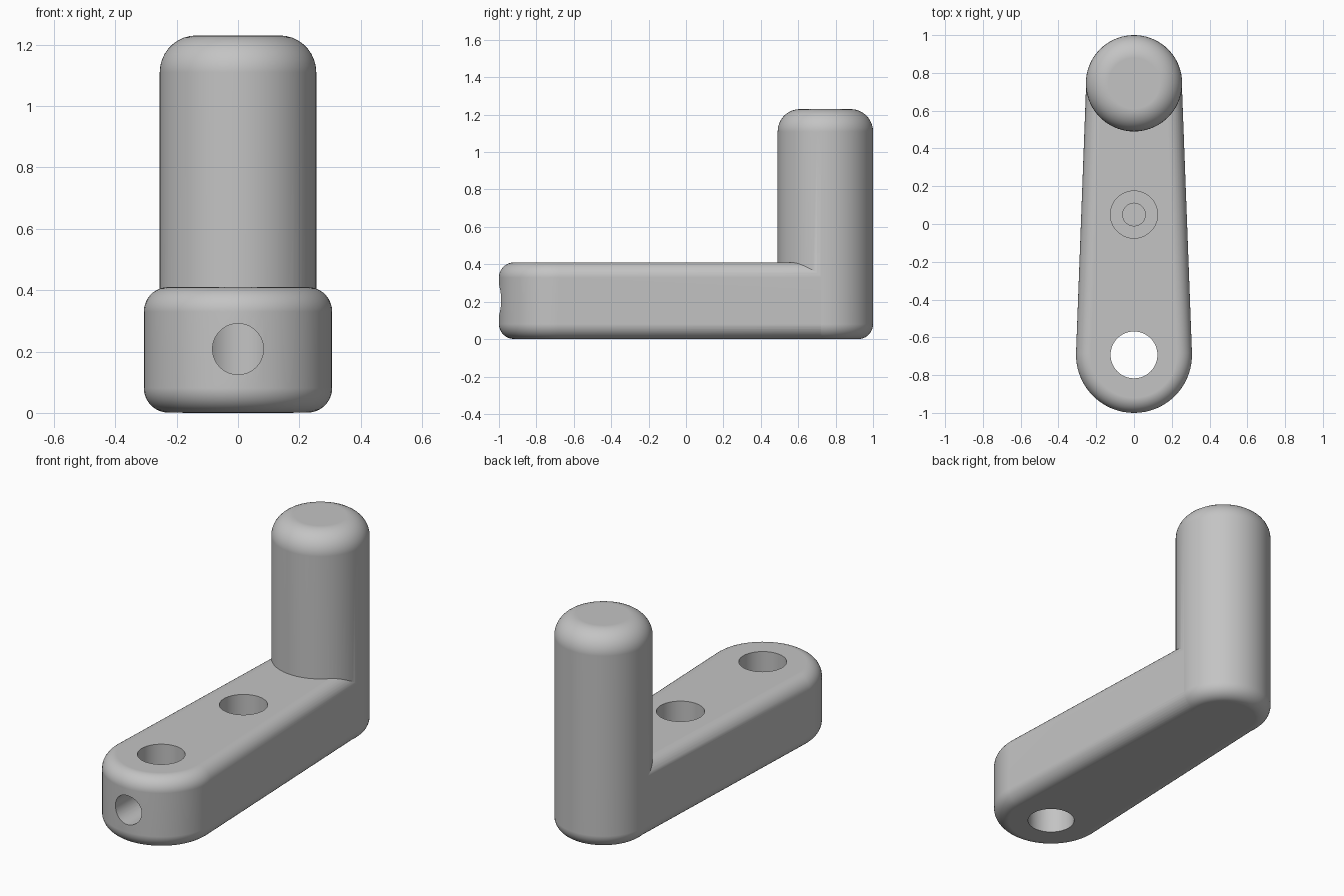
import bpy
import bmesh
from math import sin, cos, asin, pi, radians
from mathutils import Matrix

if "Cube" in bpy.data.objects:
    bpy.data.objects.remove(bpy.data.objects["Cube"], do_unlink=True)

# Main dimensions
FRONT_Y, FRONT_R = -0.693, 0.307
BACK_Y, BACK_R = 0.745, 0.255
ARM_TOP, KNOB_TOP = 0.41, 1.23
ARM_FILLET, KNOB_FILLET = 0.08, 0.12

grey = bpy.data.materials.new("plain grey")
grey.use_nodes = True
grey.diffuse_color = (0.55, 0.55, 0.55, 1)
grey.node_tree.nodes["Principled BSDF"].inputs["Base Color"].default_value = grey.diffuse_color


def arc(y, r, start, end, steps):
    angles = [start + (end - start) * i / steps for i in range(steps + 1)]
    return [(r * cos(a), y + r * sin(a)) for a in angles]


def arm_outline(inset):
    # Two end arcs joined by their common tangents
    tilt = asin((FRONT_R - BACK_R) / (BACK_Y - FRONT_Y))
    return (arc(BACK_Y, BACK_R - 0.002 - inset, tilt, pi - tilt, 36)
            + arc(FRONT_Y, FRONT_R - inset, pi - tilt, 2 * pi + tilt, 36))


def knob_outline(inset):
    return arc(BACK_Y, BACK_R - inset, 0, 2 * pi, 72)[:-1]


def rounded_solid(name, outline, bottom, top, bottom_fillet, top_fillet, steps=9):
    """Stack inset copies of an outline into a solid with filleted rims."""
    quarter = [pi / 2 * i / steps for i in range(steps + 1)]
    levels = [(bottom + bottom_fillet * (1 - cos(a)), bottom_fillet * (1 - sin(a)))
              for a in quarter]
    levels += [(top - top_fillet * (1 - cos(a)), top_fillet * (1 - sin(a)))
               for a in reversed(quarter)]
    bm = bmesh.new()
    rings = [[bm.verts.new((x, y, z)) for x, y in outline(inset)] for z, inset in levels]
    for low, high in zip(rings, rings[1:]):
        for i in range(len(low)):
            j = (i + 1) % len(low)
            bm.faces.new((low[i], low[j], high[j], high[i]))
    bm.faces.new(rings[0][::-1])
    bm.faces.new(rings[-1])
    return add_object(name, bm)


def add_object(name, bm):
    bmesh.ops.recalc_face_normals(bm, faces=bm.faces)
    mesh = bpy.data.meshes.new(name)
    bm.to_mesh(mesh)
    bm.free()
    mesh.materials.append(grey)
    obj = bpy.data.objects.new(name, mesh)
    bpy.context.collection.objects.link(obj)
    return obj


def cylinder(name, radius, length, centre, turn=0):
    bm = bmesh.new()
    matrix = Matrix.Translation(centre) @ Matrix.Rotation(turn, 4, "X")
    bmesh.ops.create_cone(bm, cap_ends=True, segments=64, radius1=radius,
                          radius2=radius, depth=length, matrix=matrix)
    return add_object(name, bm)


def combine(target, tool, operation):
    bpy.context.view_layer.objects.active = target
    mod = target.modifiers.new(operation, "BOOLEAN")
    mod.operation, mod.solver, mod.object = operation, "EXACT", tool
    bpy.ops.object.modifier_apply(modifier=mod.name)
    bpy.data.objects.remove(tool, do_unlink=True)


# Tapered arm joined with the upright grip
handle = rounded_solid("crank_handle", arm_outline, 0.001, ARM_TOP, ARM_FILLET, ARM_FILLET)
grip = rounded_solid("grip", knob_outline, 0, KNOB_TOP, ARM_FILLET, KNOB_FILLET)
combine(handle, grip, "UNION")

# Shaft hole, set screw hole, blind bore and its pilot
holes = [
    cylinder("shaft_hole", 0.124, 1, (0, FRONT_Y, 0.2)),
    cylinder("set_screw_hole", 0.083, 0.4, (0, FRONT_Y - 0.2, 0.208), pi / 2),
    cylinder("blind_bore", 0.125, 0.4, (0, 0.05, 0.35)),
    cylinder("pilot_hole", 0.06, 0.2, (0, 0.05, 0.17)),
]
for hole in holes:
    combine(handle, hole, "DIFFERENCE")

# Smooth fillets with flat caps and crisp hole rims
bpy.ops.object.select_all(action="DESELECT")
handle.select_set(True)
bpy.context.view_layer.objects.active = handle
bpy.ops.object.shade_smooth_by_angle(angle=radians(25))
weighted = handle.modifiers.new("flat_caps", "WEIGHTED_NORMAL")
weighted.keep_sharp = True
